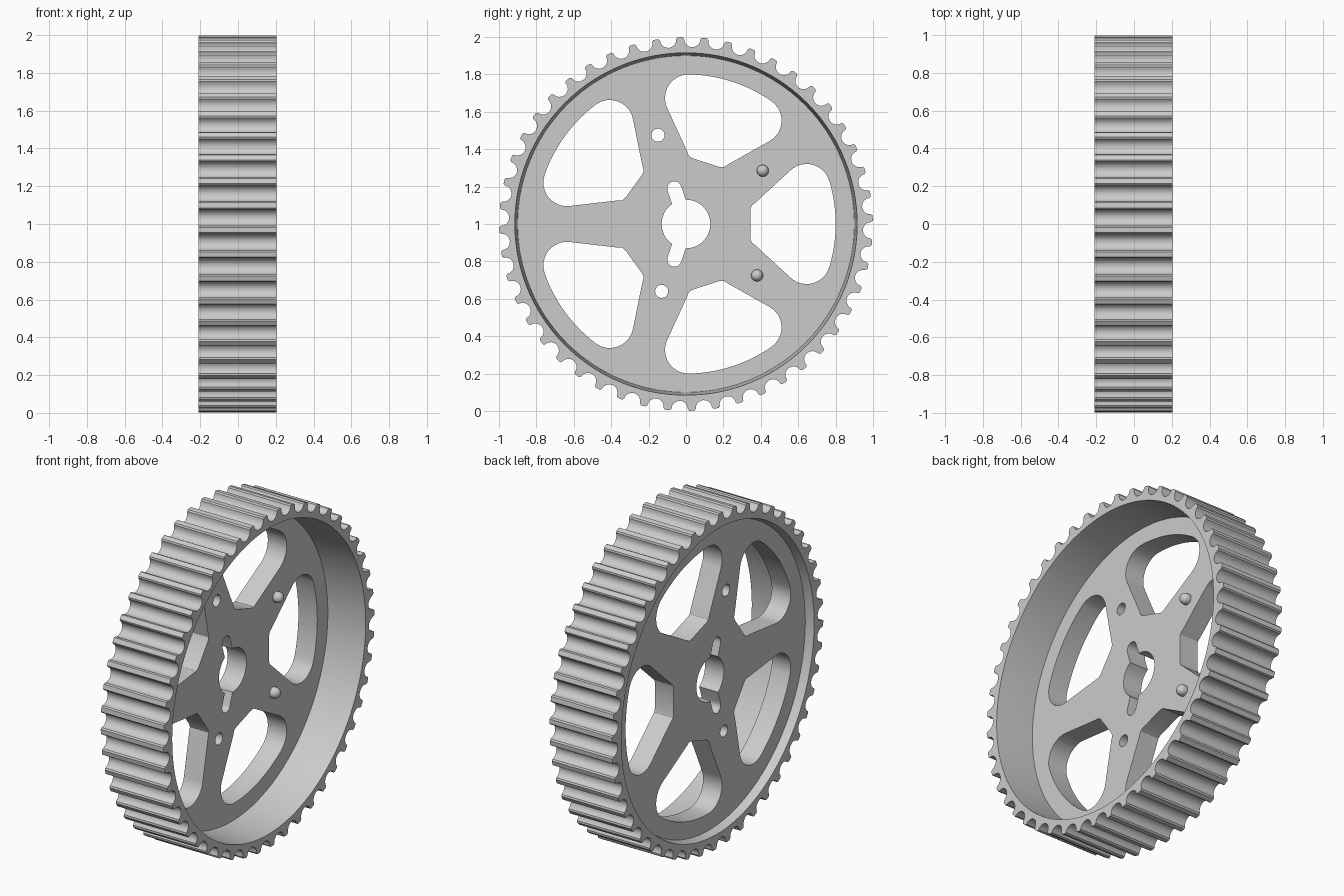
import bpy, bmesh
from math import sin, cos, pi, radians, atan2, hypot
from mathutils import Matrix

if "Cube" in bpy.data.objects:
    bpy.data.objects.remove(bpy.data.objects["Cube"])

TEETH = 48
X0, X1 = -0.21, 0.205            # rim width
W0, W1 = -0.16, -0.035           # web thickness
# local (u, v, w) -> world (y, z, x), hub at z = 1
AXIS = Matrix(((0, 0, 1, 0), (1, 0, 0, 0), (0, 1, 0, 1), (0, 0, 0, 1)))


def finish(name, mesh, angle=30):
    ob = bpy.data.objects.new(name, mesh)
    bpy.context.collection.objects.link(ob)
    bpy.ops.object.select_all(action='DESELECT')
    ob.select_set(True)
    bpy.context.view_layer.objects.active = ob
    bpy.ops.object.shade_smooth_by_angle(angle=radians(angle))
    return ob


def arc(cx, cy, r, a0, a1, n):
    return [(cx + r * cos(radians(a0 + (a1 - a0) * i / n)),
             cy + r * sin(radians(a0 + (a1 - a0) * i / n))) for i in range(n + 1)]


def rotate(pts, deg):
    c, s = cos(radians(deg)), sin(radians(deg))
    return [(x * c - y * s, x * s + y * c) for x, y in pts]


def revolve(name, loops, angle=30):
    """Bridge a closed series of equal-length loops [(x, points)]."""
    bm = bmesh.new()
    rings = [[bm.verts.new((u, v, x)) for u, v in pts] for x, pts in loops]
    n = len(rings[0])
    for a, b in zip(rings, rings[1:] + rings[:1]):
        for i in range(n):
            j = (i + 1) % n
            bm.faces.new((a[i], a[j], b[j], b[i]))
    bmesh.ops.recalc_face_normals(bm, faces=bm.faces)
    bm.transform(AXIS)
    me = bpy.data.meshes.new(name)
    bm.to_mesh(me)
    bm.free()
    return finish(name, me, angle)


# Toothed rim: narrow tooth tips between round grooves
pitch = 360 / TEETH
tooth = [(0.992, -0.019), (0.999, -0.014), (0.999, 0.014), (0.992, 0.019)]
groove = rotate(arc(0.990, 0, 0.044, 270, 90, 8), pitch / 2)
outline = []
for k in range(TEETH):
    outline += rotate(tooth + groove, k * pitch + 1.8)


def circle_like(r):
    return [(r * u / hypot(u, v), r * v / hypot(u, v)) for u, v in outline]


revolve("toothed_rim", [(X0, outline), (X1, outline), (X1, circle_like(0.915)),
                        (W1, circle_like(0.9)), (W0, circle_like(0.9)),
                        (X0, circle_like(0.912))])

# Window outline: one half, then mirrored
corner = degs = atan2(0.195, 0.645) * 180 / pi
half = [(0.345, 0.078), (0.351, 0.098), (0.372, 0.115)]
half += arc(0.645, 0.195, 0.126, 133, corner, 12)
half += arc(0, 0, 0.8, corner, 0, 6)[1:]
window = half + [(u, -v) for u, v in reversed(half[:-1])]

# Bore with two radial key slots
bore = arc(0, 0, 0.13, -91, 91, 28)
for a in (108, 252):
    d = 0.2
    bore += arc(d * cos(radians(a)), d * sin(radians(a)), 0.038, a - 90, a + 90, 10)
    if a == 108:
        bore += arc(0, 0, 0.13, 125, 235, 16)

# Web plate: filled flat curve with holes, extruded
cu = bpy.data.curves.new("web_curve", 'CURVE')
cu.dimensions = '2D'
cu.fill_mode = 'BOTH'
cu.extrude = (W1 - W0) / 2
shapes = [arc(0, 0, 0.905, 0, 357.5, 143), bore,
          arc(-0.15, 0.475, 0.035, 0, 345, 23), arc(-0.13, -0.36, 0.035, 0, 345, 23)]
shapes += [rotate(window, 72 * k) for k in range(5)]
for pts in shapes:
    sp = cu.splines.new('POLY')
    sp.points.add(len(pts) - 1)
    for p, (u, v) in zip(sp.points, pts):
        p.co = (u, v, 0, 1)
    sp.use_cyclic_u = True
tmp = bpy.data.objects.new("web_curve", cu)
bpy.context.collection.objects.link(tmp)
dg = bpy.context.evaluated_depsgraph_get()
web = bpy.data.meshes.new_from_object(tmp.evaluated_get(dg))
bpy.data.objects.remove(tmp)
bm = bmesh.new()
bm.from_mesh(web)
bmesh.ops.remove_doubles(bm, verts=bm.verts, dist=1e-5)
bmesh.ops.recalc_face_normals(bm, faces=bm.faces)
bm.transform(AXIS @ Matrix.Translation((0, 0, (W0 + W1) / 2)))
bm.to_mesh(web)
bm.free()
web.name = "web_plate"
finish("web_plate", web)

# Domed locating pins on the open side
for i, (y, z) in enumerate(((0.41, 1.285), (0.38, 0.725))):
    bm = bmesh.new()
    bmesh.ops.create_uvsphere(bm, u_segments=24, v_segments=12, radius=0.032)
    for v in bm.verts:
        v.co.z = v.co.z + 0.015 if v.co.z > -0.001 else v.co.z - 0.01
    bm.transform(Matrix.Translation((W1, y, z - 1)) @ AXIS)
    me = bpy.data.meshes.new("locating_pin")
    bm.to_mesh(me)
    bm.free()
    finish(f"locating_pin_{i + 1}", me)
